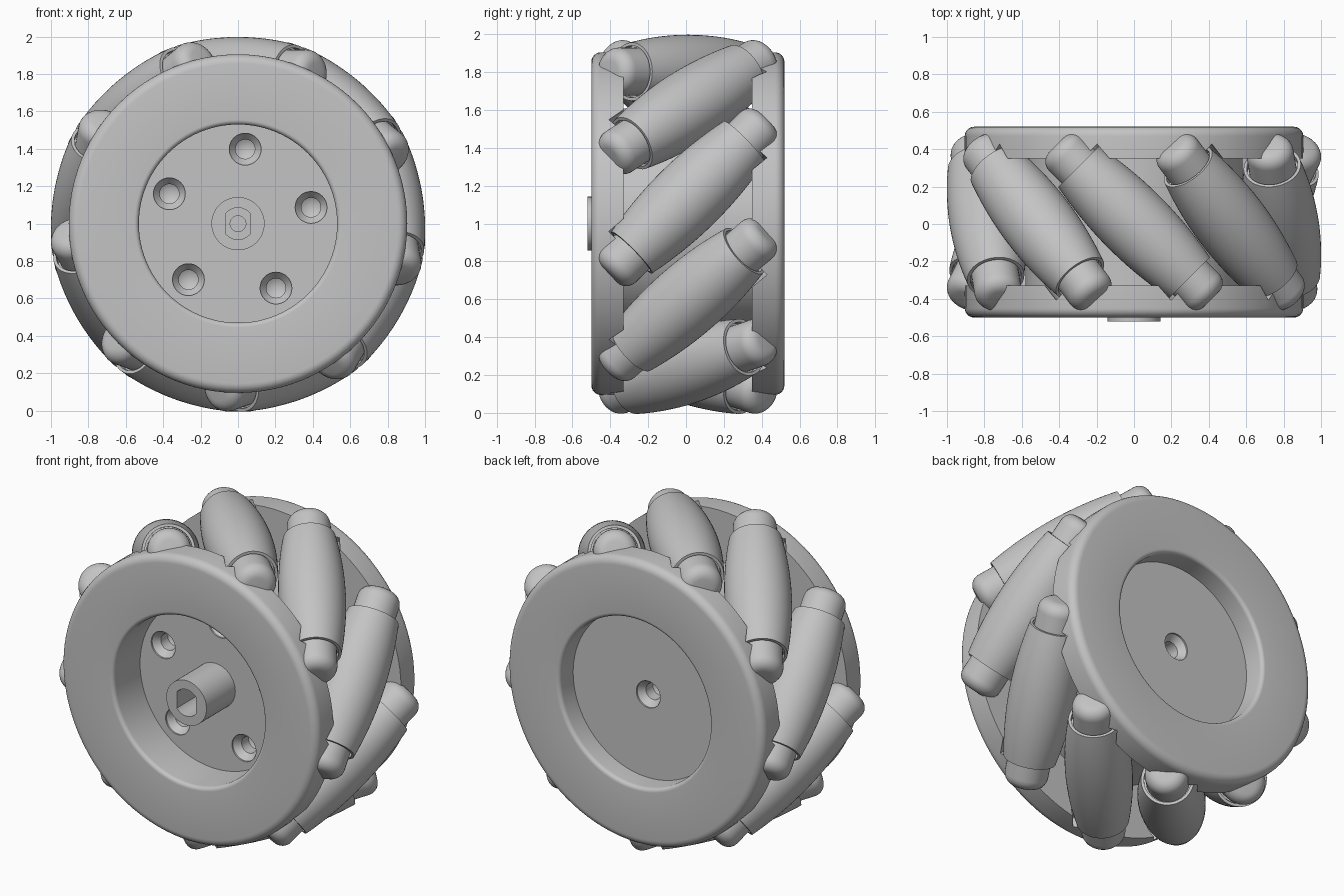
import bpy, bmesh, math
from mathutils import Matrix, Vector

cube = bpy.data.objects.get("Cube")
if cube:
    bpy.data.objects.remove(cube, do_unlink=True)

grey = bpy.data.materials.new("plain_grey")
grey.use_nodes = True
colour = (0.55, 0.55, 0.55, 1)
grey.diffuse_color = colour
grey.node_tree.nodes["Principled BSDF"].inputs["Base Color"].default_value = colour

ROLLERS = 9
AXLE = Matrix.Translation((0, 0, 1)) @ Matrix.Rotation(-math.pi / 2, 4, 'X')
TILT = Vector((1, -1, 0)).to_track_quat('Z', 'Y').to_matrix().to_4x4()


def lathe(bm, profile, steps, matrix=Matrix()):
    """Spin a (radius, height) profile, open at the axis, into a closed solid."""
    part = bmesh.new()
    verts = [part.verts.new((r, 0, h)) for r, h in profile]
    edges = [part.edges.new(pair) for pair in zip(verts, verts[1:])]
    bmesh.ops.spin(part, geom=verts + edges, cent=(0, 0, 0), axis=(0, 0, 1),
                   angle=2 * math.pi, steps=steps)
    bmesh.ops.remove_doubles(part, verts=part.verts, dist=1e-4)
    bmesh.ops.recalc_face_normals(part, faces=part.faces)
    part.transform(matrix)
    temp = bpy.data.meshes.new("temp")
    part.to_mesh(temp)
    part.free()
    bm.from_mesh(temp)
    bpy.data.meshes.remove(temp)


def fillet(r, h, size, start, n=6):
    """Quarter-circle profile points about a centre, from a start angle."""
    angles = [math.radians(start + 90 * i / n) for i in range(n + 1)]
    return [(r + size * math.cos(a), h + size * math.sin(a)) for a in angles]


def add_object(name, bm):
    mesh = bpy.data.meshes.new(name)
    bm.to_mesh(mesh)
    bm.free()
    mesh.materials.append(grey)
    obj = bpy.data.objects.new(name, mesh)
    bpy.context.collection.objects.link(obj)
    return obj


def activate(obj):
    bpy.ops.object.select_all(action='DESELECT')
    obj.select_set(True)
    bpy.context.view_layer.objects.active = obj


def smooth(obj):
    activate(obj)
    bpy.ops.object.shade_smooth_by_angle(angle=math.radians(32))


def cut(obj, bm):
    """Subtract a cutter mesh and discard it."""
    cutter = add_object("cutter", bm)
    cutter.hide_render = True
    mod = obj.modifiers.new("cut", 'BOOLEAN')
    mod.operation = 'DIFFERENCE'
    mod.solver = 'EXACT'
    mod.object = cutter
    activate(obj)
    bpy.ops.object.modifier_apply(modifier=mod.name)
    bpy.data.objects.remove(cutter, do_unlink=True)


def roller_matrix(i):
    return (Matrix.Translation((0, 0.01, 1))
            @ Matrix.Rotation(i * 2 * math.pi / ROLLERS, 4, 'Y')
            @ Matrix.Translation((0, 0, 0.803)) @ TILT)


# Wheel body: two flanges, a core, and a round recess on each side
FRONT, BACK, FRONT_FLOOR, BACK_FLOOR = -0.5, 0.52, -0.23, 0.38
RIM, RECESS, CORE = 0.905, 0.53, 0.58
lip, edge = 0.025, 0.05
profile = [(0, FRONT_FLOOR), (RECESS, FRONT_FLOOR)]
profile += fillet(RECESS + lip, FRONT + lip, lip, 180)
profile += fillet(RIM - edge, FRONT + edge, edge, 270)
profile += [(RIM, -0.33), (CORE, -0.33), (CORE, 0.35), (RIM, 0.35)]
profile += fillet(RIM - edge, BACK - edge, edge, 0)
profile += fillet(RECESS + lip, BACK - lip, lip, 90)
profile += [(RECESS, BACK_FLOOR), (0, BACK_FLOOR)]
bm = bmesh.new()
lathe(bm, profile, 96, AXLE)
body = add_object("wheel_body", bm)

# Clearance pockets in the flanges around each roller
bm = bmesh.new()
for i in range(ROLLERS):
    lathe(bm, [(0, -0.435), (0.175, -0.435), (0.175, 0.435), (0, 0.435)],
          40, roller_matrix(i))
cut(body, bm)

# Five countersunk screw holes at the front and one at the back centre
bm = bmesh.new()
hole = [(0, -0.02), (0.085, -0.02), (0.085, 0.01), (0.052, 0.05), (0.052, 0.12), (0, 0.15)]
for i in range(5):
    a = math.radians(84.5 + 72 * i)
    spot = Matrix.Translation((0.4 * math.cos(a), FRONT_FLOOR, 0.4 * math.sin(a)))
    lathe(bm, hole, 32, spot @ AXLE)
back_spot = Matrix.Translation((0, BACK_FLOOR, 0))
lathe(bm, hole, 32, back_spot @ AXLE @ Matrix.Rotation(math.pi, 4, 'X'))
cut(body, bm)
smooth(body)

# Hub with a double-flat bore
bm = bmesh.new()
lathe(bm, [(0, -0.52), (0.142, -0.52), (0.142, -0.22), (0, -0.22)], 48, AXLE)
hub = add_object("hub", bm)
bm = bmesh.new()
lathe(bm, [(0, -0.6), (0.085, -0.6), (0.085, -0.28), (0.042, -0.28),
           (0.042, -0.24), (0, -0.24)], 48, AXLE)
for v in bm.verts:
    v.co.x = max(-0.068, min(0.068, v.co.x))
cut(hub, bm)
smooth(hub)

# Barrel-shaped roller with a shallow recess at each end
HALF, MID, END = 0.42, 0.195, 0.154
barrel = [(0, -HALF + 0.03), (0.137, -HALF + 0.03), (0.137, -HALF)]
for i in range(25):
    t = i / 12 - 1
    barrel.append((MID - (MID - END) * t * t, HALF * t))
barrel += [(0.137, HALF), (0.137, HALF - 0.03), (0, HALF - 0.03)]
bm = bmesh.new()
lathe(bm, barrel, 56)
roller = add_object("roller_1", bm)
smooth(roller)

# Round-ended pin that carries the roller
TIP, PIN, ROUND = 0.585, 0.127, 0.07
pin_profile = [(0, -TIP)] + fillet(PIN - ROUND, -TIP + ROUND, ROUND, 270)
pin_profile += fillet(PIN - ROUND, TIP - ROUND, ROUND, 0) + [(0, TIP)]
bm = bmesh.new()
lathe(bm, pin_profile, 40)
pin = add_object("roller_pin_1", bm)
smooth(pin)

# Repeat rollers and pins around the wheel
for first, name in ((roller, "roller"), (pin, "roller_pin")):
    first.matrix_world = roller_matrix(0)
    for i in range(1, ROLLERS):
        copy = bpy.data.objects.new(f"{name}_{i + 1}", first.data)
        bpy.context.collection.objects.link(copy)
        copy.matrix_world = roller_matrix(i)
